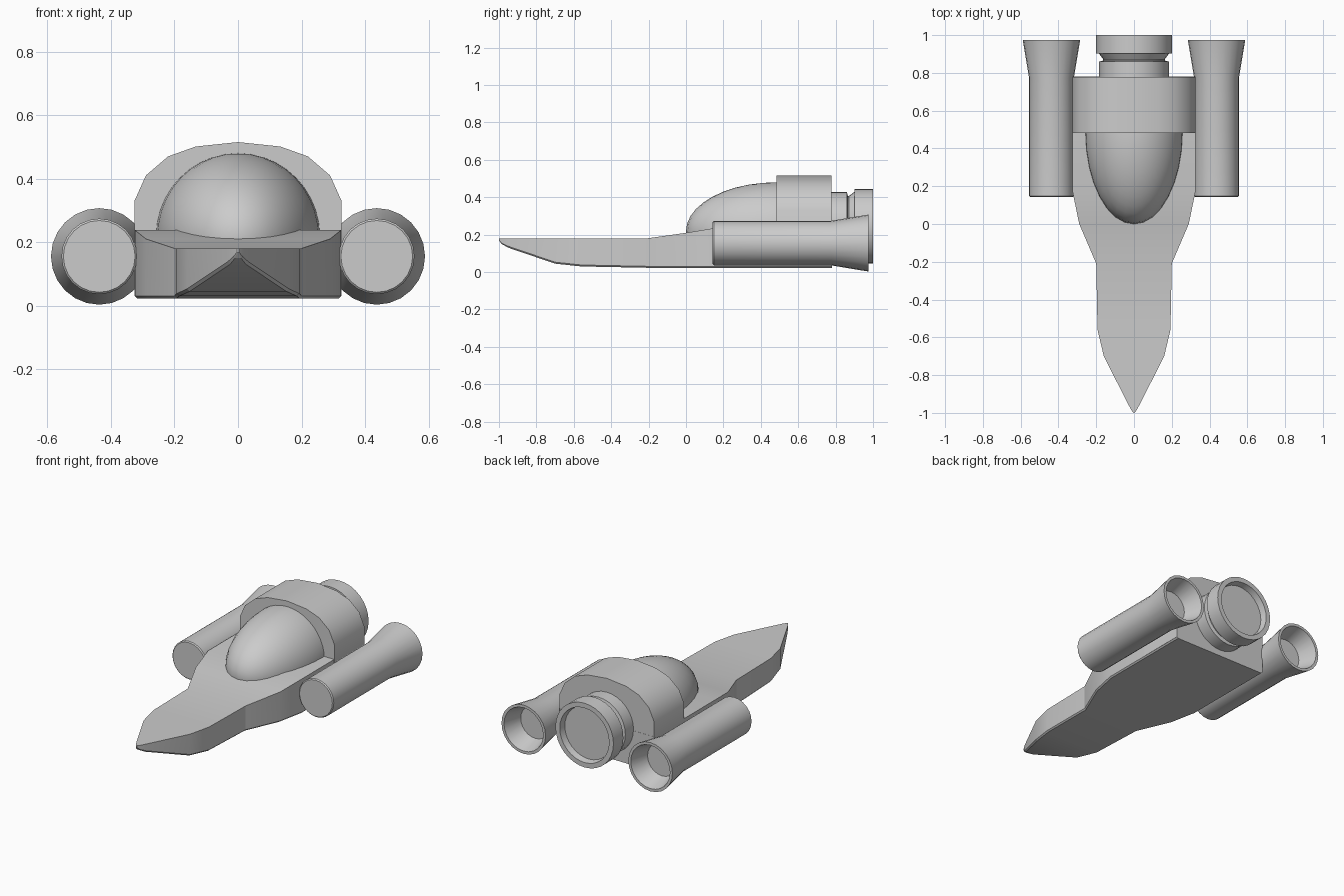
import bpy, bmesh, math

if "Cube" in bpy.data.objects:
    bpy.data.objects.remove(bpy.data.objects["Cube"])


def finish(bm, name, angle=30):
    bmesh.ops.recalc_face_normals(bm, faces=bm.faces)
    mesh = bpy.data.meshes.new(name)
    bm.to_mesh(mesh)
    bm.free()
    ob = bpy.data.objects.new(name, mesh)
    bpy.context.collection.objects.link(ob)
    bpy.ops.object.select_all(action='DESELECT')
    ob.select_set(True)
    bpy.context.view_layer.objects.active = ob
    bpy.ops.object.shade_smooth_by_angle(angle=math.radians(angle))
    return ob


def loft(name, rings, angle=30):
    """Skin a list of equal-length point rings and cap both ends."""
    bm = bmesh.new()
    rows = [[bm.verts.new(p) for p in r] for r in rings]
    n = len(rows[0])
    for a, b in zip(rows, rows[1:]):
        for i in range(n):
            j = (i + 1) % n
            bm.faces.new((a[i], a[j], b[j], b[i]))
    bm.faces.new(rows[0])
    bm.faces.new(rows[-1])
    return finish(bm, name, angle)


def turned(name, x, z, profile, sides):
    """Revolve (radius, y) pairs about an axis parallel to y."""
    step = 2 * math.pi / sides
    return loft(name, [[(x + r * math.cos(i * step), y, z + r * math.sin(i * step))
                        for i in range(sides)] for r, y in profile], 35)


# Hull: rectangular stations (y, half width, bottom, top)
stations = [(-1.0, 0.003, 0.168, 0.18), (-0.985, 0.014, 0.15, 0.18),
            (-0.95, 0.033, 0.13, 0.18), (-0.7, 0.16, 0.045, 0.18),
            (-0.56, 0.193, 0.03, 0.18), (-0.21, 0.2, 0.023, 0.18),
            (0.0, 0.29, 0.022, 0.21), (0.17, 0.325, 0.022, 0.238),
            (0.78, 0.325, 0.022, 0.238)]
loft("hull", [[(-w + c, y, b), (-w, y, b + c), (-w, y, t), (w, y, t), (w, y, b + c), (w - c, y, b)]
              for y, w, b, t in stations for c in [min(0.008, w / 3)]], 15)

# Engine cowl arched over the rear of the hull
half = [(0.326, 0.03), (0.326, 0.33), (0.29, 0.41), (0.22, 0.47), (0.133, 0.501)]
arch = half + [(0, 0.515)] + [(-x, z) for x, z in reversed(half)]
loft("engine_cowl", [[(x, y, z) for x, z in arch] for y in (0.483, 0.779)])

# Canopy: front half of a stretched sphere, buried in hull and cowl
bm = bmesh.new()
bmesh.ops.create_uvsphere(bm, u_segments=32, v_segments=20, radius=1)
for v in bm.verts:
    v.co = (v.co.x * 0.258, 0.485 + v.co.y * 0.485, 0.218 + v.co.z * 0.262)
for co, no in (((0, 0.49, 0), (0, 1, 0)), ((0, 0, 0.17), (0, 0, -1))):
    cut = bmesh.ops.bisect_plane(bm, geom=bm.verts[:] + bm.edges[:] + bm.faces[:],
                                 plane_co=co, plane_no=no, clear_outer=True)
    bmesh.ops.holes_fill(bm, edges=[e for e in bm.edges if e.is_boundary])
finish(bm, "canopy")

# Side thrusters with flared hollow tails
pod = [(0.113, 0.143), (0.119, 0.149), (0.119, 0.775), (0.152, 0.975),
       (0.135, 0.975), (0.1, 0.86)]
for side, label in ((-1, "left"), (1, "right")):
    turned(label + "_thruster", side * 0.437, 0.155, pod, 24)

# Main rear nozzle with a neck groove and shallow recess
turned("main_nozzle", 0, 0.245,
       [(0.184, 0.77), (0.184, 0.86), (0.163, 0.865), (0.163, 0.872), (0.185, 0.902),
        (0.2, 0.902), (0.2, 1.0), (0.17, 1.0), (0.163, 0.96)], 32)
